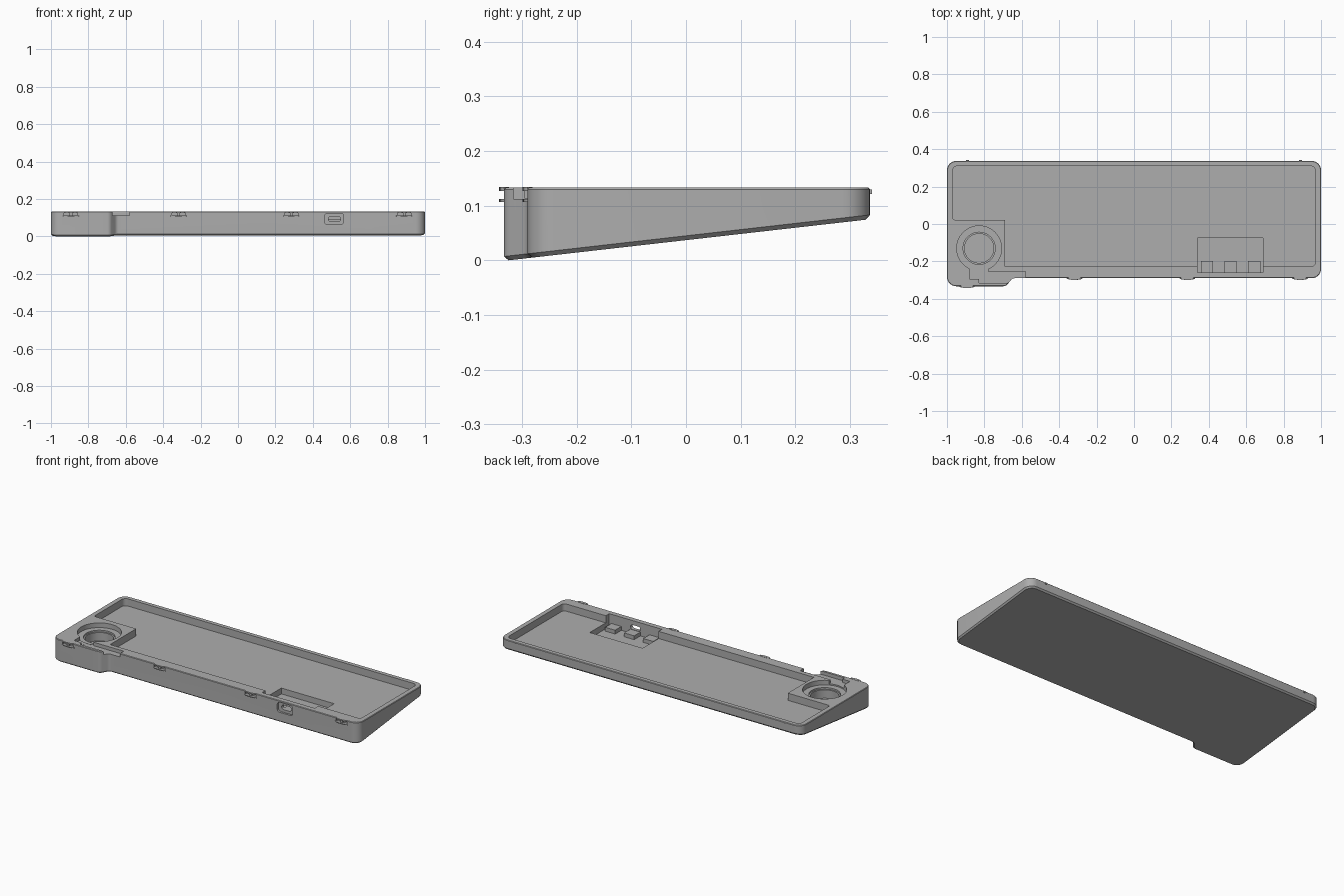
import bpy, bmesh, math
from mathutils import Vector

if "Cube" in bpy.data.objects:
    bpy.data.objects.remove(bpy.data.objects["Cube"])

TOP = 0.133
FLOOR = 0.09

grey = bpy.data.materials.new("plain grey")
grey.use_nodes = True
grey.diffuse_color = (0.42, 0.42, 0.42, 1)
grey.node_tree.nodes["Principled BSDF"].inputs["Base Color"].default_value = grey.diffuse_color


def rounded(corners, steps=7):
    """Fillet each (x, y, radius) corner of a counter-clockwise outline."""
    out = []
    n = len(corners)
    for i, (x, y, r) in enumerate(corners):
        p = Vector((x, y))
        a = (Vector(corners[i - 1][:2]) - p).normalized()
        b = (Vector(corners[(i + 1) % n][:2]) - p).normalized()
        if r == 0:
            out.append(p)
            continue
        half = a.angle(b) / 2
        centre = p + (a + b).normalized() * (r / math.sin(half))
        start = p + a * (r / math.tan(half)) - centre
        end = p + b * (r / math.tan(half)) - centre
        sweep = start.angle_signed(end)
        for k in range(steps + 1):
            t = -sweep * k / steps
            c, s = math.cos(t), math.sin(t)
            out.append(centre + Vector((start.x * c - start.y * s, start.x * s + start.y * c)))
    return out


def inset(pts, d):
    out = []
    for i, p in enumerate(pts):
        e1 = (p - pts[i - 1]).normalized()
        e2 = (pts[(i + 1) % len(pts)] - p).normalized()
        nrm = Vector((-e1.y - e2.y, e1.x + e2.x)).normalized()
        out.append(p + nrm * d)
    return out


def loft(name, rings):
    """Skin a stack of equal-length rings and cap both ends."""
    bm = bmesh.new()
    rows = [[bm.verts.new(v) for v in ring] for ring in rings]
    n = len(rows[0])
    for lo, hi in zip(rows, rows[1:]):
        for i in range(n):
            j = (i + 1) % n
            bm.faces.new((lo[i], lo[j], hi[j], hi[i]))
    bm.faces.new(rows[0][::-1])
    bm.faces.new(rows[-1])
    bmesh.ops.recalc_face_normals(bm, faces=bm.faces)
    mesh = bpy.data.meshes.new(name)
    bm.to_mesh(mesh)
    bm.free()
    ob = bpy.data.objects.new(name, mesh)
    bpy.context.collection.objects.link(ob)
    mesh.materials.append(grey)
    return ob


def prism(name, pts, z0, z1):
    return loft(name, [[(p[0], p[1], z) for p in pts] for z in (z0, z1)])


def box(name, x0, x1, y0, y1, z0, z1):
    return prism(name, [(x0, y0), (x1, y0), (x1, y1), (x0, y1)], z0, z1)


def disc(name, x, y, r, z0, z1, n=64):
    pts = [(x + r * math.cos(math.tau * i / n), y + r * math.sin(math.tau * i / n)) for i in range(n)]
    return prism(name, pts, z0, z1)


def wall_slot(name, x0, x1, z0, z1, r, y0, y1):
    """Rounded slot running front to back."""
    pts = rounded([(x0, z0, r), (x1, z0, r), (x1, z1, r), (x0, z1, r)], 5)
    return loft(name, [[(p.x, y, p.y) for p in pts] for y in (y0, y1)])


def apply_bool(target, other, op="DIFFERENCE"):
    mod = target.modifiers.new("cut", "BOOLEAN")
    mod.operation, mod.solver, mod.object = op, "EXACT", other
    bpy.ops.object.select_all(action="DESELECT")
    bpy.context.view_layer.objects.active = target
    target.select_set(True)
    bpy.ops.object.modifier_apply(modifier=mod.name)
    bpy.data.objects.remove(other)


# Wedge-shaped case with chamfered sloping underside
outline = rounded([(-1, -0.333, 0.05), (-0.685, -0.333, 0.03), (-0.65, -0.29, 0.025),
                   (1, -0.29, 0.05), (1, 0.337, 0.05), (-1, 0.337, 0.05)])


def under(p):
    return 0.1136 * (p.y + 0.325)


inner = inset(outline, 0.008)
lip = inset(outline, 0.003)
case = loft("case", [
    [(p.x, p.y, max(under(p), 0)) for p in inner],
    [(p.x, p.y, under(p) + 0.008) for p in outline],
    [(p.x, p.y, TOP - 0.003) for p in outline],
    [(p.x, p.y, TOP) for p in lip]])

# Main tray, stepping around the dial block
tray = rounded([(-0.69, -0.226, 0), (0.97, -0.226, 0.02), (0.97, 0.31, 0.025),
                (-0.97, 0.31, 0.025), (-0.97, 0.022, 0.015), (-0.69, 0.022, 0)])
apply_bool(case, prism("tray_cutter", tray, FLOOR, 0.2))

# Dial well: counterbore, tapered step and deep bore
DX, DY = -0.828, -0.13
apply_bool(case, disc("well_cutter", DX, DY, 0.12, 0.105, 0.21))
apply_bool(case, disc("step_cutter", DX, DY, 0.086, 0.095, 0.22))
apply_bool(case, disc("bore_cutter", DX, DY, 0.078, 0.045, 0.23))

# Cable channel from the dial well to the front edge
apply_bool(case, box("channel_cutter", -0.88, -0.78, -0.295, -0.2, 0.113, 0.24))
apply_bool(case, box("exit_cutter", -0.83, -0.58, -0.316, -0.253, 0.1125, 0.25))

# Connector recess and port
apply_bool(case, box("recess_cutter", 0.34, 0.69, -0.258, -0.075, 0.055, 0.26))
apply_bool(case, wall_slot("port_rim_cutter", 0.463, 0.565, 0.064, 0.123, 0.015, -0.4, -0.278))
apply_bool(case, wall_slot("port_cutter", 0.484, 0.548, 0.08, 0.107, 0.012, -0.41, -0.24))

# Clip undercuts along the front wall
CLIPS = [(-0.893, -0.333), (-0.318, -0.29), (0.285, -0.29), (0.888, -0.29)]
for x, y in CLIPS:
    for side in (-1, 1):
        a, b = sorted((x + side * 0.007, x + side * 0.036))
        apply_bool(case, box("clip_cutter", a, b, y - 0.05, y + 0.01, 0.112, 0.126))


def shade(ob, angle=32):
    bpy.ops.object.select_all(action="DESELECT")
    bpy.context.view_layer.objects.active = ob
    ob.select_set(True)
    bpy.ops.object.shade_smooth_by_angle(angle=math.radians(angle))


shade(case)

# Connector supports in the recess
for i in range(3):
    x = 0.39 + 0.126 * i
    box("connector_support", x - 0.033, x + 0.033, -0.2585, -0.199, 0.05, 0.078)

# Curved clip lips above and below each undercut
for x, y in CLIPS:
    for half, z0, z1 in ((0.034, 0.127, 0.1345), (0.042, 0.107, 0.112)):
        arc = [(x + half * math.cos(t), y + 0.009 * math.sin(t))
               for t in [math.tau * k / 20 for k in range(20)]]
        shade(prism("clip_lip", arc, z0, z1))

# Rear locating tabs
for x in (-0.89, 0.89):
    box("rear_tab", x - 0.007, x + 0.007, 0.33, 0.341, 0.121, 0.13)
